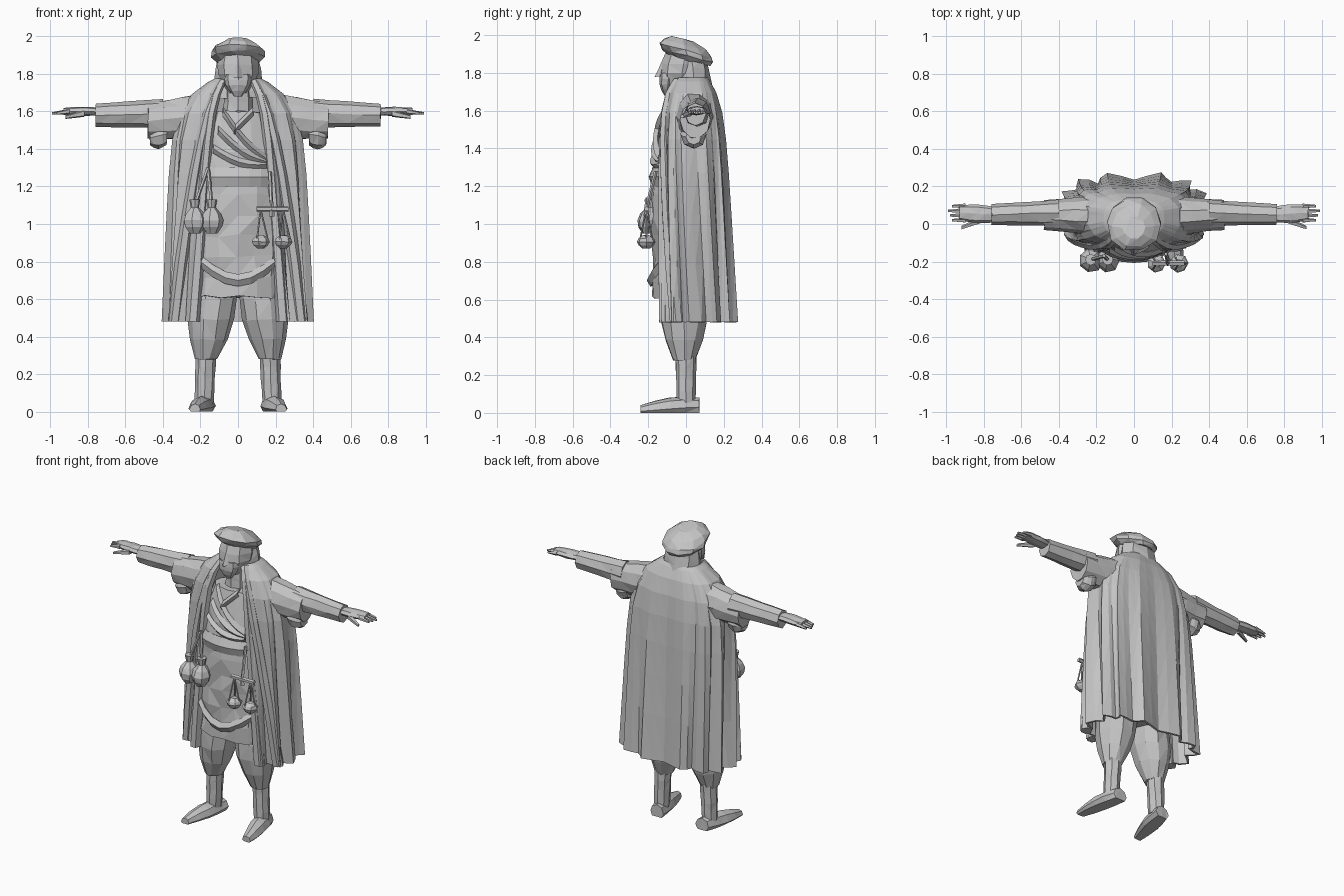
import bpy, bmesh, math, random
from mathutils import Vector

random.seed(4)
cube = bpy.data.objects.get("Cube")
if cube:
    bpy.data.objects.remove(cube)

grey = bpy.data.materials.new("plain grey")
grey.use_nodes = True
colour = (.55, .55, .55, 1)
grey.diffuse_color = colour
grey.node_tree.nodes["Principled BSDF"].inputs["Base Color"].default_value = colour


def finish(name, bm, thickness=0):
    """Turn a bmesh into a flat-shaded, faceted object."""
    bmesh.ops.triangulate(bm, faces=bm.faces)
    bmesh.ops.recalc_face_normals(bm, faces=bm.faces)
    mesh = bpy.data.meshes.new(name)
    bm.to_mesh(mesh)
    bm.free()
    mesh.materials.append(grey)
    part = bpy.data.objects.new(name, mesh)
    bpy.context.collection.objects.link(part)
    if thickness:
        solid = part.modifiers.new("thickness", 'SOLIDIFY')
        solid.thickness = thickness
        solid.offset = 0


def skin(bm, rows, closed):
    """Join neighbouring rows of vertices with faces."""
    for low, high in zip(rows, rows[1:]):
        for i in range(len(low) if closed else len(low) - 1):
            j = (i + 1) % len(low)
            bm.faces.new((low[i], low[j], high[j], high[i]))


def loft(name, centres, radii, flat=1, axis='z', sides=8, tilt=0, side=1):
    """Closed, slightly uneven skin through rings set across one axis."""
    bm = bmesh.new()
    rows = []
    for centre, radius in zip(centres, radii):
        row = []
        for i in range(sides):
            turn = math.tau * i / sides
            a = radius * math.cos(turn)
            b = radius * math.sin(turn) * flat
            offset = {'x': (0, a, b), 'y': (a, 0, b), 'z': (a, b, tilt * b)}[axis]
            wobble = [random.uniform(-radius, radius) * .04 for _ in offset]
            x, y, z = Vector(centre) + Vector(offset) + Vector(wobble)
            row.append(bm.verts.new((x * side, y, max(z, 0))))
        rows.append(row)
    skin(bm, rows, True)
    bm.faces.new(rows[0])
    bm.faces.new(rows[-1])
    finish(name, bm)


def limb(name, start, end, thick, thin, bulge=0, steps=4, **shape):
    """Tapering loft from start to end that can swell in the middle."""
    start, end = Vector(start), Vector(end)
    span = [abs(v) for v in end - start]
    fractions = [k / steps for k in range(steps + 1)]
    loft(name, [start.lerp(end, f) for f in fractions],
         [thick + (thin - thick) * f + bulge * math.sin(math.pi * f) for f in fractions],
         axis="xyz"[span.index(max(span))], **shape)


def cord(name, start, end, radius=.005):
    limb(name, start, end, radius, radius, steps=1, sides=5)


# Tunic, narrowing towards the shoulders
HEM, TALL, DEPTH, FORWARD = .61, 1.1, .65, -.02


def tunic_width(z):
    return .25 * math.sqrt(1 - ((z - HEM) / TALL) ** 4)


def tunic_front(x, z):
    width = tunic_width(z)
    return FORWARD - DEPTH * math.sqrt(max(0, width ** 2 - x ** 2))


heights = [HEM + TALL * k / 10 for k in range(10)]
loft("tunic", [(0, FORWARD, z) for z in heights], [tunic_width(z) for z in heights],
     flat=DEPTH, sides=16)


def band(name, start, end, width, sag=0):
    """Strip of cloth lying on the tunic front, from (x, z) to (x, z)."""
    bm = bmesh.new()
    rows = []
    for k in range(7):
        x, z = Vector(start).lerp(Vector(end), k / 6)
        z -= sag * math.sin(math.pi * k / 6)
        rows.append([bm.verts.new((x, tunic_front(x, z + up) - lift, z + up))
                     for up, lift in ((-width, 0), (0, .02), (width, 0))])
    skin(bm, rows, False)
    finish(name, bm, .01)


band("waist_sash", (-.18, 1.25), (.18, 1.25), .05)
band("crossed_wrap_fold", (.08, 1.6), (-.02, 1.5), .02)
band("hem_drape", (-.2, .8), (.2, .8), .03, .1)
for drop in (0, .1, .2):
    band("chest_wrap_fold", (-.08 - drop / 4, 1.6 - drop), (.15, 1.35 - drop / 6), .02, .03)

# Cloak, described by angle from the front and drop from neck (0) to hem (1)
COLUMNS, POWER = 44, .7
shift = [random.uniform(-.3, .3) for _ in range(COLUMNS + 1)]
drops = [(k / 8) ** 2 for k in range(9)]


def squash(v):
    return math.copysign(abs(v) ** POWER, v)


def cloak_size(drop):
    spread = 1 - math.exp(-12 * drop)
    width = .12 + .22 * spread + .03 * drop
    depth = .08 + .08 * spread + .03 * drop
    opening = .08 + .06 * spread + .1 * drop
    return width, depth, math.asin((opening / width) ** (1 / POWER))


def cloak_point(drop, angle, swell=1):
    width, depth, _ = cloak_size(drop)
    return Vector((width * swell * squash(math.sin(angle)),
                   .03 + .03 * drop - depth * swell * squash(math.cos(angle)),
                   1.77 - 1.29 * drop))


bm = bmesh.new()
rows = []
for drop in drops:
    edge = cloak_size(drop)[2]
    row = []
    for i, slip in enumerate(shift):
        inside = 0 < i < COLUMNS
        angle = edge + (math.tau - 2 * edge) * (i + slip * inside) / COLUMNS
        fold = .11 * drop ** POWER * math.cos(i * math.pi / 2) * (1 + slip)
        row.append(bm.verts.new(cloak_point(drop, angle, 1 + fold)))
    rows.append(row)
skin(bm, rows, False)
finish("cloak", bm, .014)


def cloak_roll(name, turn, radius, side):
    """Rounded fold running down the cloak."""
    loft(name, [cloak_point(d, cloak_size(d)[2] + turn * d) for d in drops],
         [radius * (1 + d / 2) for d in drops], sides=6, side=side)


for side, label in ((1, "left_"), (-1, "right_")):
    cloak_roll(label + "cloak_edge", 0, .025, side)
    cloak_roll(label + "front_pleat", .5, .025, side)

    # Wide outer sleeve, inner sleeve and hand
    limb(label + "outer_sleeve", (.14, .04, 1.58), (.48, .05, 1.55), .11, .08,
         flat=1.2, sides=10, side=side)
    limb(label + "hanging_cuff", (.38, .04, 1.48), (.47, .04, 1.46), .06, .04, .02, side=side)
    limb(label + "inner_sleeve", (.4, .06, 1.59), (.76, .05, 1.58), .07, .055, flat=1.1, side=side)
    limb(label + "hand", (.74, .05, 1.6), (.93, .06, 1.6), .04, .04, .01, flat=.5, side=side)
    limb(label + "thumb", (.82, .02, 1.59), (.92, -.02, 1.57), .02, .01, sides=5, side=side)
    for k in range(4):
        y = .02 + k / 40
        limb(label + "finger", (.9, y, 1.6), (.97 + k % 3 / 90, y, 1.59), .014, .007,
             sides=5, side=side)

    # Baggy trouser leg, shin and shoe
    limb(label + "trouser", (.12, -.01, .7), (.17, -.01, .28), .11, .06, .04, sides=10, side=side)
    limb(label + "shin", (.17, 0, .3), (.18, 0, .05), .055, .05, side=side)
    limb(label + "shoe", (.17, .07, .03), (.23, -.24, .01), .05, .03, .02, side=side)

# Head, neck, beard, nose, head scarf and cap
limb("neck", (0, 0, 1.6), (0, 0, 1.8), .08, .07)
limb("head", (0, -.04, 1.7), (0, 0, 1.9), .05, .1, .03, flat=1.1)
limb("beard", (0, -.1, 1.68), (0, -.09, 1.8), .02, .07, .02, flat=.7)
limb("nose", (0, -.14, 1.78), (0, -.11, 1.88), .025, .01, sides=4)
limb("head_scarf", (0, .05, 1.67), (0, .03, 1.88), .15, .11, flat=.7)
limb("cap", (0, .02, 1.86), (0, -.02, 1.98), .11, .06, .06, sides=10, tilt=-.25)

# Money pouches hanging on cords
for x in (-.23, -.14):
    limb("pouch", (x, -.2, .95), (x, -.19, 1.09), .03, .02, .04, sides=7)
    limb("pouch_ruffle", (x, -.19, 1.08), (x, -.19, 1.13), .02, .03, steps=1)
    cord("pouch_cord", (x, -.19, 1.1), (-.16, -.17, 1.3), .01)

# Balance scale with two pans
front, beam = -.21, 1.08
cord("scale_cord", (.18, front, beam), (.17, -.16, 1.28), .01)
cord("scale_beam", (.1, front, beam), (.27, front, beam), .014)
limb("scale_pointer", (.18, front, 1.04), (.18, front, 1.14), .016, .004, sides=4)
for x in (.12, .24):
    limb("scale_pan", (x, front, .87), (x, front, .94), .02, .02, .03, sides=7)
    for k in range(3):
        turn = math.tau * k / 3
        rim = (x + .04 * math.cos(turn), front + .04 * math.sin(turn), .91)
        cord("pan_cord", rim, (x, front, beam))
